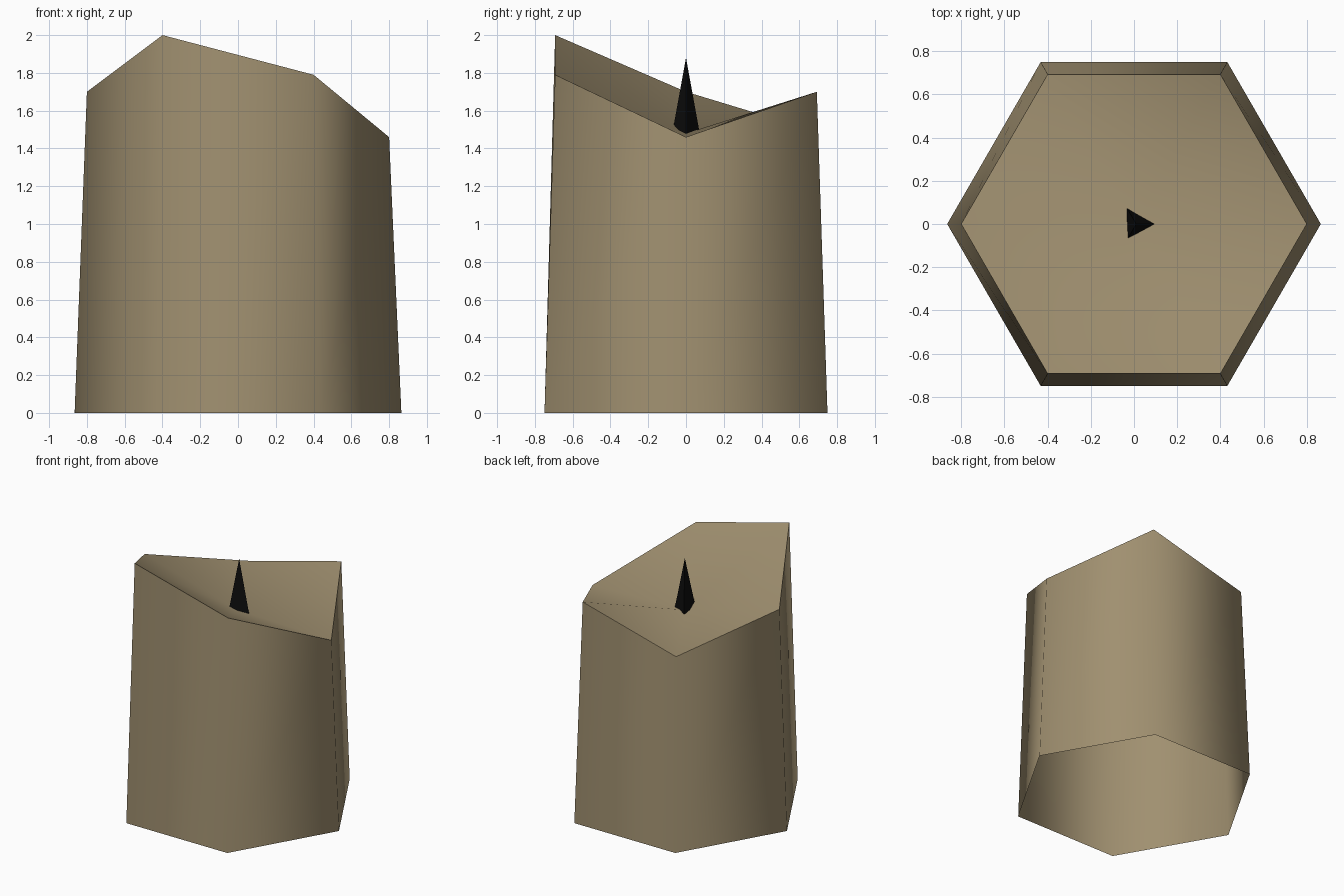
import bpy, bmesh, math

if "Cube" in bpy.data.objects:
    bpy.data.objects.remove(bpy.data.objects["Cube"])


def material(name, rgb):
    m = bpy.data.materials.new(name)
    m.diffuse_color = (*rgb, 1)
    m.use_nodes = True
    m.node_tree.nodes["Principled BSDF"].inputs["Base Color"].default_value = m.diffuse_color
    return m


def add_object(name, bm, mat, angle):
    me = bpy.data.meshes.new(name)
    bm.to_mesh(me)
    bm.free()
    me.materials.append(mat)
    ob = bpy.data.objects.new(name, me)
    bpy.context.collection.objects.link(ob)
    bpy.context.view_layer.objects.active = ob
    ob.select_set(True)
    bpy.ops.object.shade_smooth_by_angle(angle=math.radians(angle))
    ob.select_set(False)
    return ob


tan = material("tan wood", (0.352, 0.279, 0.162))
black = material("black", (0.004, 0.004, 0.004))

# Hexagonal tapered stump, open below, with a jagged rim and sunken centre
rim_heights = [1.46, 1.70, 1.49, 1.70, 2.00, 1.79]  # counter-clockwise from +x
bm = bmesh.new()
bottom, top = [], []
for i, h in enumerate(rim_heights):
    c, s = math.cos(i * math.pi / 3), math.sin(i * math.pi / 3)
    bottom.append(bm.verts.new((0.865 * c, 0.865 * s, 0)))
    top.append(bm.verts.new((0.80 * c, 0.80 * s, h)))
centre = bm.verts.new((0, 0, 1.48))
for i in range(6):
    j = (i + 1) % 6
    bm.faces.new((bottom[i], bottom[j], top[j], top[i]))
    bm.faces.new((top[i], top[j], centre))
add_object("stump", bm, tan, 70)

# Three-sided spike rising from the centre
bm = bmesh.new()
tip = bm.verts.new((0.01, 0, 1.88))
r = 0.105
base = [bm.verts.new((0.01 + r * math.cos(a), r * math.sin(a), 1.38))
        for a in (i * math.tau / 3 for i in range(3))]
for i in range(3):
    bm.faces.new((base[i], base[(i + 1) % 3], tip))
bm.faces.new(base[::-1])
add_object("spike", bm, black, 30)
